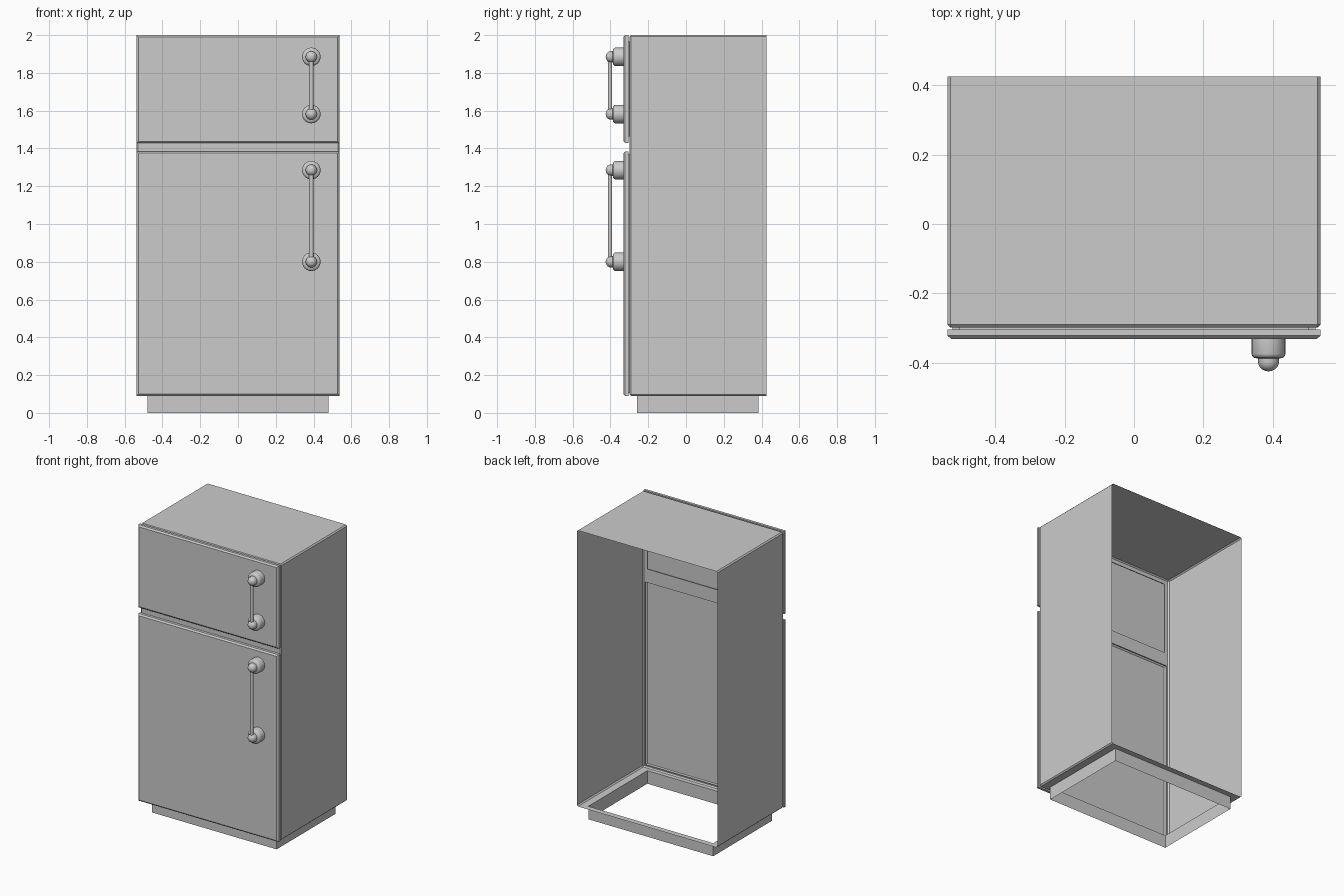
import bpy, bmesh, math
from mathutils import Matrix

if "Cube" in bpy.data.objects:
    bpy.data.objects.remove(bpy.data.objects["Cube"])

W, FRONT, BACK, Z0, Z1 = 0.538, -0.298, 0.425, 0.09, 2.0


def finish(bm, name, smooth=False):
    bmesh.ops.recalc_face_normals(bm, faces=bm.faces[:])
    me = bpy.data.meshes.new(name)
    bm.to_mesh(me)
    bm.free()
    ob = bpy.data.objects.new(name, me)
    bpy.context.collection.objects.link(ob)
    if smooth:
        bpy.ops.object.select_all(action='DESELECT')
        ob.select_set(True)
        bpy.context.view_layer.objects.active = ob
        bpy.ops.object.shade_smooth_by_angle(angle=math.radians(35))
    return ob


def loft(bm, rings, cap=False, closed=True):
    loops = [[bm.verts.new(p) for p in r] for r in rings]
    for a, b in zip(loops, loops[1:]):
        n = len(a)
        for i in range(n):
            j = (i + 1) % n
            bm.faces.new((a[i], a[j], b[j], b[i]))
    if cap:
        bm.faces.new(loops[-1])


def rect_xz(x, za, zb, y):
    return [(-x, y, za), (x, y, za), (x, y, zb), (-x, y, zb)]


def rect_xy(x, ya, yb, z):
    return [(-x, ya, z), (x, ya, z), (x, yb, z), (-x, yb, z)]


# Cabinet shell: chamfered thin box, open at the back, front and bottom
C = 0.008
bm = bmesh.new()
bmesh.ops.create_cube(bm, size=1)
for v in bm.verts:
    v.co = (v.co.x * 2 * W, BACK if v.co.y > 0 else FRONT, Z1 if v.co.z > 0 else Z0)
edges = [e for e in bm.edges if not all(v.co.y > 0 for v in e.verts)]
bmesh.ops.bevel(bm, geom=edges, offset=C, segments=1, affect='EDGES')
bm.normal_update()
gone = [f for f in bm.faces if abs(f.normal.y) > 0.99 or f.normal.z < -0.99]
bmesh.ops.delete(bm, geom=gone, context='FACES')
finish(bm, "cabinet_shell")

# Floor rim and hollow plinth
bm = bmesh.new()
loft(bm, [rect_xy(W - C, FRONT + C, BACK, Z0),
          rect_xy(0.478, -0.26, 0.385, Z0),
          rect_xy(0.478, -0.26, 0.385, 0)])
finish(bm, "plinth")

# Doors: (name, bottom, top, opening inset)
doors = [("freezer_door", 1.428, Z1, 0.035), ("fridge_door", Z0, 1.385, 0.015)]
SPLIT = 1.405
for name, a, b, g in doors:
    # Front frame around the opening
    lo, hi = (SPLIT, Z1 - C) if a > 1 else (Z0 + C, SPLIT)
    bm = bmesh.new()
    loft(bm, [rect_xz(W - C, lo, hi, FRONT),
              rect_xz(W - g, a + g, b - g, FRONT)])
    finish(bm, name + "_frame")
    # Hollow door skin with recessed seal and chamfered front
    c = 0.01
    bm = bmesh.new()
    loft(bm, [rect_xz(W - g, a + g, b - g, FRONT),
              rect_xz(W - g, a + g, b - g, -0.304),
              rect_xz(W, a, b, -0.304),
              rect_xz(W, a, b, -0.322),
              rect_xz(W - c, a + c, b - c, -0.331)], cap=True)
    finish(bm, name)

# Handles: stepped, domed mounts joined by a round bar
HX, BAR_Y, N = 0.388, -0.402, 24
profile = [(0.049, -0.331), (0.049, -0.374), (0.047, -0.380), (0.041, -0.386), (0.030, -0.388),
           (0.030, -0.398)]
profile += [(0.030 * math.cos(t), -0.398 - 0.027 * math.sin(t))
            for t in (math.radians(d) for d in (18, 36, 54, 72, 85))]


def mount(name, z):
    bm = bmesh.new()
    loft(bm, [[(HX + r * math.cos(k * math.tau / N), y, z + r * math.sin(k * math.tau / N))
               for k in range(N)] for r, y in profile], cap=True)
    finish(bm, name, True)


for name, za, zb in [("freezer_handle", 1.582, 1.885), ("fridge_handle", 0.80, 1.285)]:
    mount(name + "_lower_mount", za)
    mount(name + "_upper_mount", zb)
    bm = bmesh.new()
    bmesh.ops.create_cone(bm, cap_ends=True, segments=16, radius1=0.0115, radius2=0.0115,
                          depth=zb - za,
                          matrix=Matrix.Translation((HX, BAR_Y, (za + zb) / 2)))
    finish(bm, name + "_bar", True)
